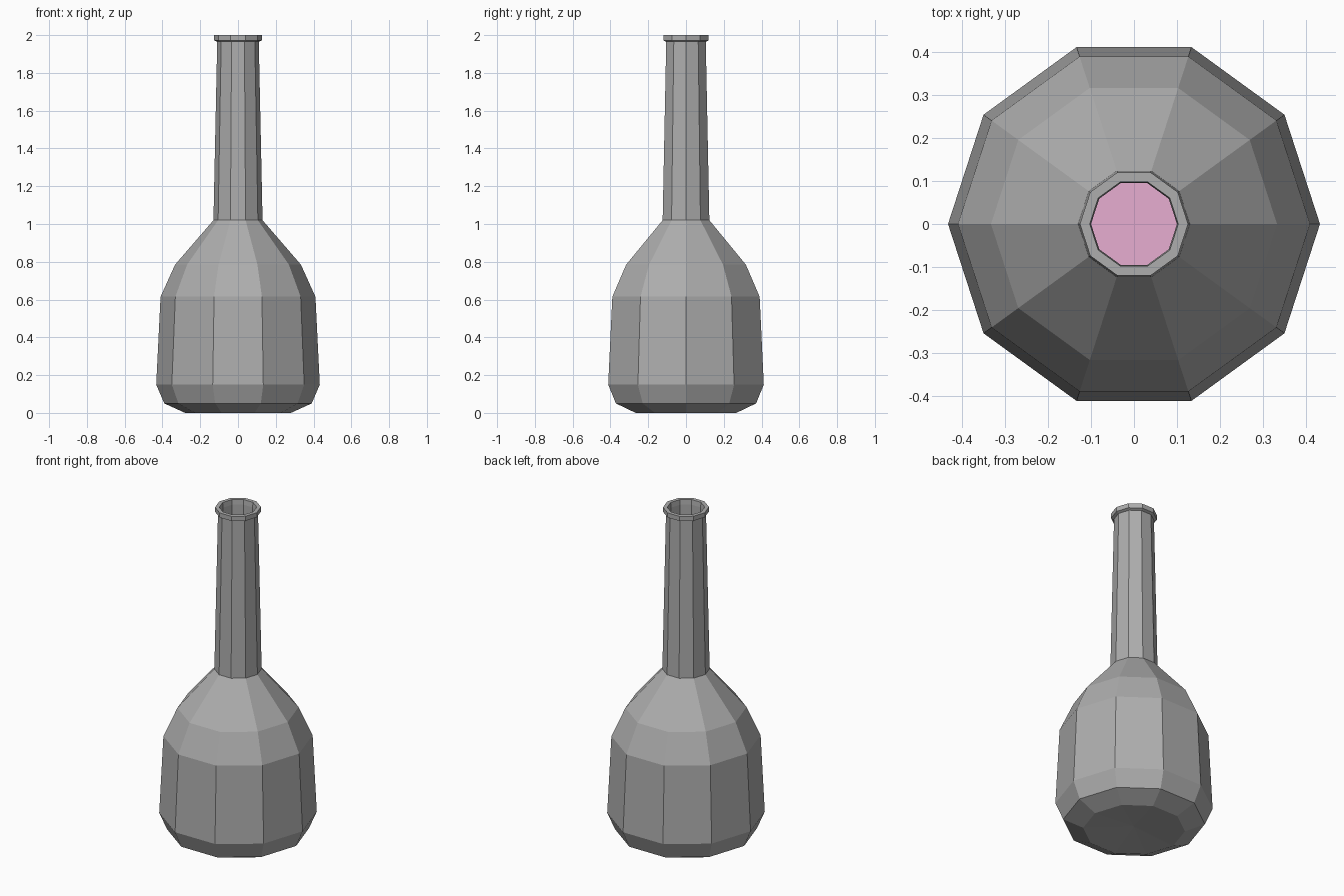
import bpy, bmesh, math

if "Cube" in bpy.data.objects:
    bpy.data.objects.remove(bpy.data.objects["Cube"])

SIDES = 10


def material(name, color):
    mat = bpy.data.materials.new(name)
    mat.diffuse_color = (*color, 1)
    mat.use_nodes = True
    mat.node_tree.nodes["Principled BSDF"].inputs["Base Color"].default_value = mat.diffuse_color
    return mat


def lathe(name, profile, mat):
    """Revolve (radius, z) points round the z axis; radius 0 makes a pole."""
    bm = bmesh.new()
    rings = []
    for r, z in profile:
        if r == 0:
            rings.append([bm.verts.new((0, 0, z))] * SIDES)
        else:
            rings.append([bm.verts.new((r * math.cos(math.tau * i / SIDES),
                                        r * math.sin(math.tau * i / SIDES), z))
                          for i in range(SIDES)])
    for low, high in zip(rings, rings[1:]):
        for i in range(SIDES):
            j = (i + 1) % SIDES
            quad = [low[i], low[j], high[j], high[i]]
            bm.faces.new(list(dict.fromkeys(quad)))
    mesh = bpy.data.meshes.new(name)
    bm.to_mesh(mesh)
    bm.free()
    mesh.materials.append(mat)
    obj = bpy.data.objects.new(name, mesh)
    bpy.context.collection.objects.link(obj)
    return obj


glass = material("dark_grey", (0.42, 0.42, 0.42))
pink = material("pink", (0.80, 0.42, 0.64))

# Bottle shell: base, body, shoulder, long neck, lip and inner throat
lathe("bottle", [
    (0, 0.02), (0.28, 0.0), (0.39, 0.05), (0.433, 0.15),
    (0.41, 0.615), (0.333, 0.785),
    (0.13, 1.02), (0.11, 1.965),
    (0.126, 1.972), (0.126, 2.0),
    (0.103, 2.0), (0.10, 1.97), (0.10, 1.82),
], glass)

# Liquid surface seen down the neck
lathe("liquid", [(0.10, 1.82), (0, 1.82)], pink)
